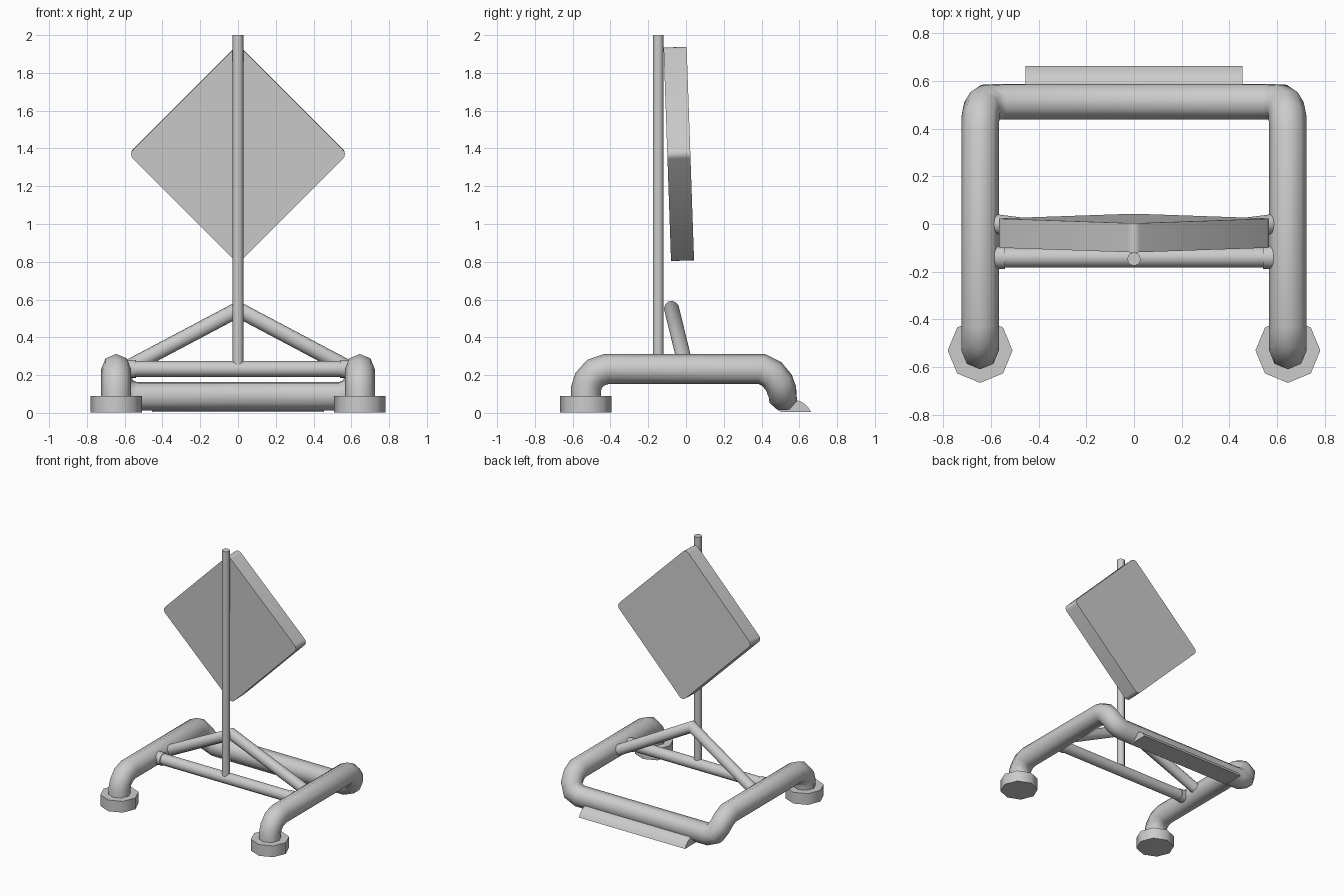
import bpy, bmesh, math
from mathutils import Vector, Matrix

if "Cube" in bpy.data.objects:
    bpy.data.objects.remove(bpy.data.objects["Cube"])

grey = bpy.data.materials.new("light grey")
grey.diffuse_color = (0.6, 0.6, 0.6, 1)
grey.use_nodes = True
grey.node_tree.nodes["Principled BSDF"].inputs["Base Color"].default_value = grey.diffuse_color


def finish(bm, name, angle=50):
    bmesh.ops.recalc_face_normals(bm, faces=bm.faces)
    mesh = bpy.data.meshes.new(name)
    bm.to_mesh(mesh)
    bm.free()
    ob = bpy.data.objects.new(name, mesh)
    mesh.materials.append(grey)
    bpy.context.collection.objects.link(ob)
    bpy.ops.object.select_all(action='DESELECT')
    ob.select_set(True)
    bpy.context.view_layer.objects.active = ob
    bpy.ops.object.shade_smooth_by_angle(angle=math.radians(angle))
    return ob


def tube(name, path, radius, sides=8, side_axis=(1, 0, 0)):
    """Sweep a round section along a path, with mitred joints."""
    pts = [Vector(p) for p in path]
    dirs = [(b - a).normalized() for a, b in zip(pts, pts[1:])]
    u = Vector(side_axis)
    u = (u - dirs[0] * u.dot(dirs[0])).normalized()
    bm = bmesh.new()
    rings = []
    for i, p in enumerate(pts):
        d0, d1 = dirs[max(i - 1, 0)], dirs[min(i, len(dirs) - 1)]
        normal = (d0 + d1).normalized()
        v = d0.cross(u)
        ring = []
        for k in range(sides):
            a = math.tau * k / sides
            o = (u * math.cos(a) + v * math.sin(a)) * radius
            o -= d0 * (o.dot(normal) / d0.dot(normal))
            ring.append(bm.verts.new(p + o))
        rings.append(ring)
        u = d0.rotation_difference(d1) @ u
    for r, s in zip(rings, rings[1:]):
        for k in range(sides):
            j = (k + 1) % sides
            bm.faces.new((r[k], r[j], s[j], s[k]))
    bm.faces.new(rings[0])
    bm.faces.new(rings[-1])
    return finish(bm, name)


# Bent main frame: one continuous tube, mirrored left to right
half = [(0.645, -0.53, 0.05), (0.645, -0.53, 0.125), (0.645, -0.515, 0.172),
        (0.645, -0.478, 0.213), (0.645, -0.42, 0.233), (0.645, 0.40, 0.233),
        (0.643, 0.455, 0.205), (0.635, 0.492, 0.16), (0.608, 0.51, 0.112),
        (0.55, 0.513, 0.088)]
tube("main_frame", half + [(-x, y, z) for x, y, z in reversed(half)], 0.079)

# Crossbar, its end collars, feet
tube("crossbar", [(-0.58, -0.14, 0.233), (0.58, -0.14, 0.233)], 0.042, 16, (0, 0, 1))
for s, side in ((1, "right"), (-1, "left")):
    tube("crossbar_collar_" + side,
         [(s * 0.54, -0.14, 0.233), (s * 0.585, -0.14, 0.233)], 0.048, 16, (0, 0, 1))
    tube("foot_" + side, [(s * 0.645, -0.53, 0.003), (s * 0.645, -0.53, 0.09)], 0.136)

# Peaked brace behind the pole
tube("brace", [(-0.58, 0, 0.24), (0, -0.075, 0.547), (0.58, 0, 0.24)], 0.041, 12, (0, 0, 1))

# Upright pole
tube("pole", [(0, -0.147, 0.24), (0, -0.147, 2.0)], 0.028, 12)

# Diamond panel with rounded corners, leaning slightly forward
bm = bmesh.new()
bmesh.ops.create_cube(bm, size=1)
bmesh.ops.scale(bm, vec=(0.82, 0.122, 0.82), verts=bm.verts)
corners = [e for e in bm.edges if abs((e.verts[0].co - e.verts[1].co).y) > 0.1]
bmesh.ops.bevel(bm, geom=corners, offset=0.035, segments=4, affect='EDGES', profile=0.5)
bmesh.ops.transform(bm, verts=bm.verts, matrix=Matrix.Translation((0, -0.038, 1.371))
                    @ Matrix.Rotation(math.radians(2), 4, 'X')
                    @ Matrix.Rotation(math.radians(45), 4, 'Y'))
finish(bm, "diamond_panel", 40)

# Rear ground plate: curved wedge under the back tube
profile = [(0.50, 0.004), (0.662, 0.004), (0.65, 0.024), (0.632, 0.045),
           (0.605, 0.062), (0.57, 0.07), (0.50, 0.07)]
bm = bmesh.new()
face = bm.faces.new([bm.verts.new((-0.455, y, z)) for y, z in profile])
ext = bmesh.ops.extrude_face_region(bm, geom=[face], use_keep_orig=True)
bmesh.ops.translate(bm, vec=(0.91, 0, 0),
                    verts=[g for g in ext["geom"] if isinstance(g, bmesh.types.BMVert)])
finish(bm, "rear_ground_plate", 40)
